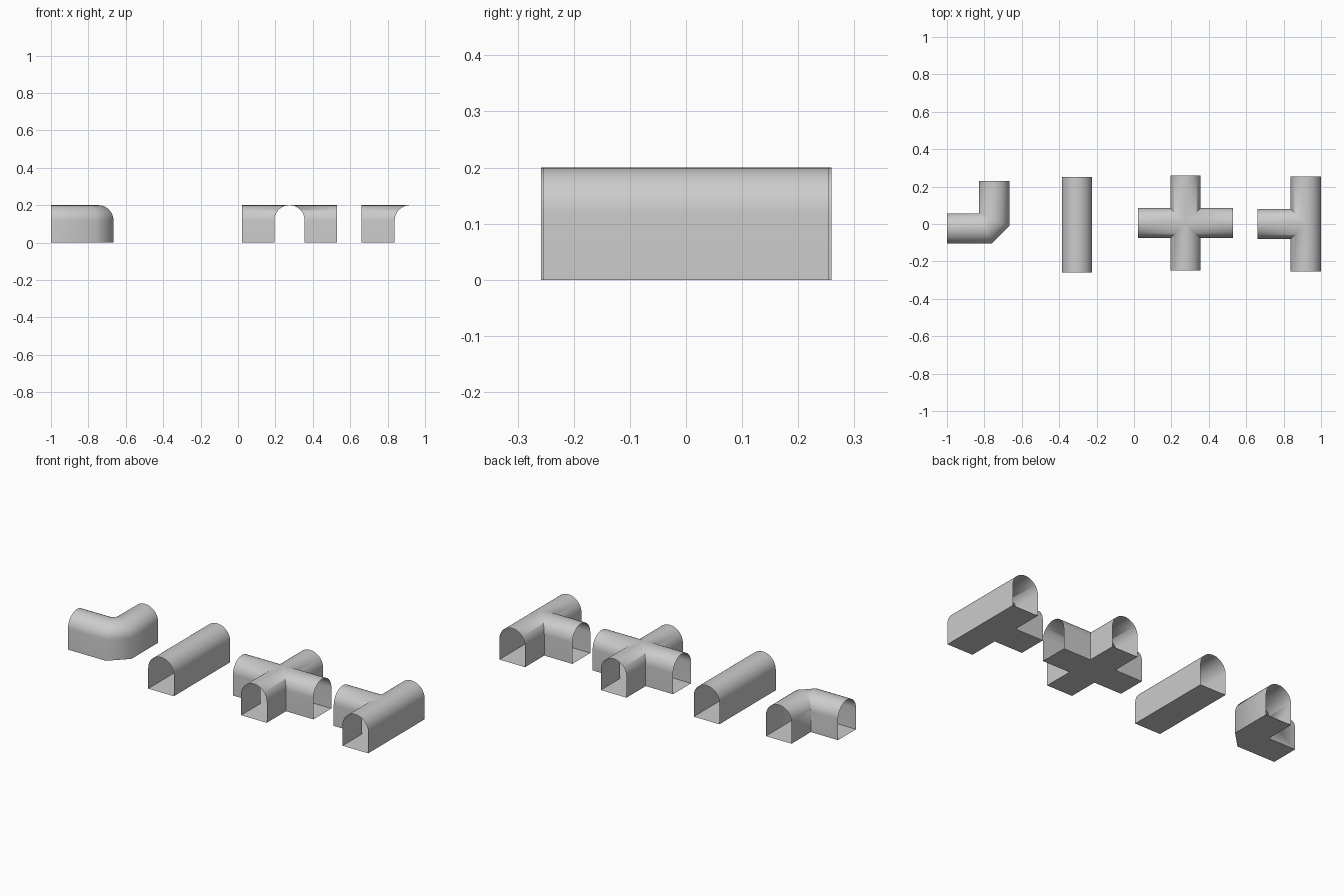
import bpy, bmesh
from math import sin, cos, pi, tan, radians
from mathutils import Vector

cube = bpy.data.objects.get("Cube")
if cube:
    bpy.data.objects.remove(cube)

HALF = 0.081          # half width of a tunnel
HEIGHT = 0.2
SPRING = HEIGHT - HALF  # where the round vault starts
LENGTH = 0.254        # arm length from a junction centre
STEPS = 12            # segments per quarter of the vault

grey = bpy.data.materials.new("light grey")
grey.use_nodes = True
colour = (0.6, 0.6, 0.6, 1)
grey.diffuse_color = colour
grey.node_tree.nodes["Principled BSDF"].inputs["Base Color"].default_value = colour

# Cross-sections as (fraction across, height): crown to wall to floor
quarter = [(sin(i * pi / 2 / STEPS), SPRING + HALF * cos(i * pi / 2 / STEPS))
           for i in range(STEPS + 1)]
half_arch = quarter + [(1, 0), (0, 0)]
full_arch = ([(0, 0)] + [((1 - t) / 2, z) for t, z in reversed(quarter)]
             + [((1 + t) / 2, z) for t, z in quarter[1:]] + [(1, 0), (0, 0)])


def sweep(bm, profile, sections):
    """Skin a profile through ground lines, each running from a to b."""
    rows = []
    for a, b in sections:
        a, b = Vector(a), Vector(b)
        rows.append([bm.verts.new((*a.lerp(b, t), z)) for t, z in profile])
    for r, s in zip(rows, rows[1:]):
        for i in range(len(profile) - 1):
            bm.faces.new((r[i], r[i + 1], s[i + 1], s[i]))


def finish(name, bm):
    """Weld the shell, turn it outwards and shade it."""
    bmesh.ops.remove_doubles(bm, verts=bm.verts, dist=1e-5)
    bmesh.ops.recalc_face_normals(bm, faces=bm.faces)
    bm.normal_update()
    floor = min(bm.faces, key=lambda f: f.calc_center_median().z)
    if floor.normal.z > 0:
        bmesh.ops.reverse_faces(bm, faces=bm.faces)
    mesh = bpy.data.meshes.new(name)
    bm.to_mesh(mesh)
    bm.free()
    mesh.materials.append(grey)
    obj = bpy.data.objects.new(name, mesh)
    bpy.context.collection.objects.link(obj)
    bpy.ops.object.select_all(action="DESELECT")
    obj.select_set(True)
    bpy.context.view_layer.objects.active = obj
    bpy.ops.object.shade_smooth_by_angle(angle=radians(60))


def quadrant(bm, x, y, sx, sy, reach_x=LENGTH):
    """Quarter of a junction: two half arms mitred at the inner corner."""
    ex, ey = x + sx * reach_x, y + sy * LENGTH
    wx, wy = x + sx * HALF, y + sy * HALF
    sweep(bm, half_arch, [((ex, y), (ex, wy)), ((x, y), (wx, wy)), ((x, ey), (wx, ey))])


# Elbow: three segments turning about the inner corner
bm = bmesh.new()
ix, iy, w = -0.828, 0.057, 2 * HALF
cut = w * tan(pi / 8)
sweep(bm, full_arch, [((-1, iy), (-1, iy - w)),
                      ((ix, iy), (ix + cut, iy - w)),
                      ((ix, iy), (ix + w, iy - cut)),
                      ((ix, 0.231), (ix + w, 0.231))])
finish("elbow_tunnel", bm)

# Straight piece
bm = bmesh.new()
sweep(bm, full_arch, [((-0.305 - HALF, y), (-0.305 + HALF, y)) for y in (-0.258, 0.25)])
finish("straight_tunnel", bm)

# Four-way crossing
bm = bmesh.new()
for sx in (-1, 1):
    for sy in (-1, 1):
        quadrant(bm, 0.275, 0.005, sx, sy)
finish("crossing_tunnel", bm)

# Three-way junction: two mitred quarters and a plain half along the back wall
bm = bmesh.new()
cx = 1 - HALF
for sy in (-1, 1):
    quadrant(bm, cx, 0, -1, sy, 0.258)
sweep(bm, half_arch, [((cx, y), (1, y)) for y in (-LENGTH, 0, LENGTH)])
finish("tee_tunnel", bm)
